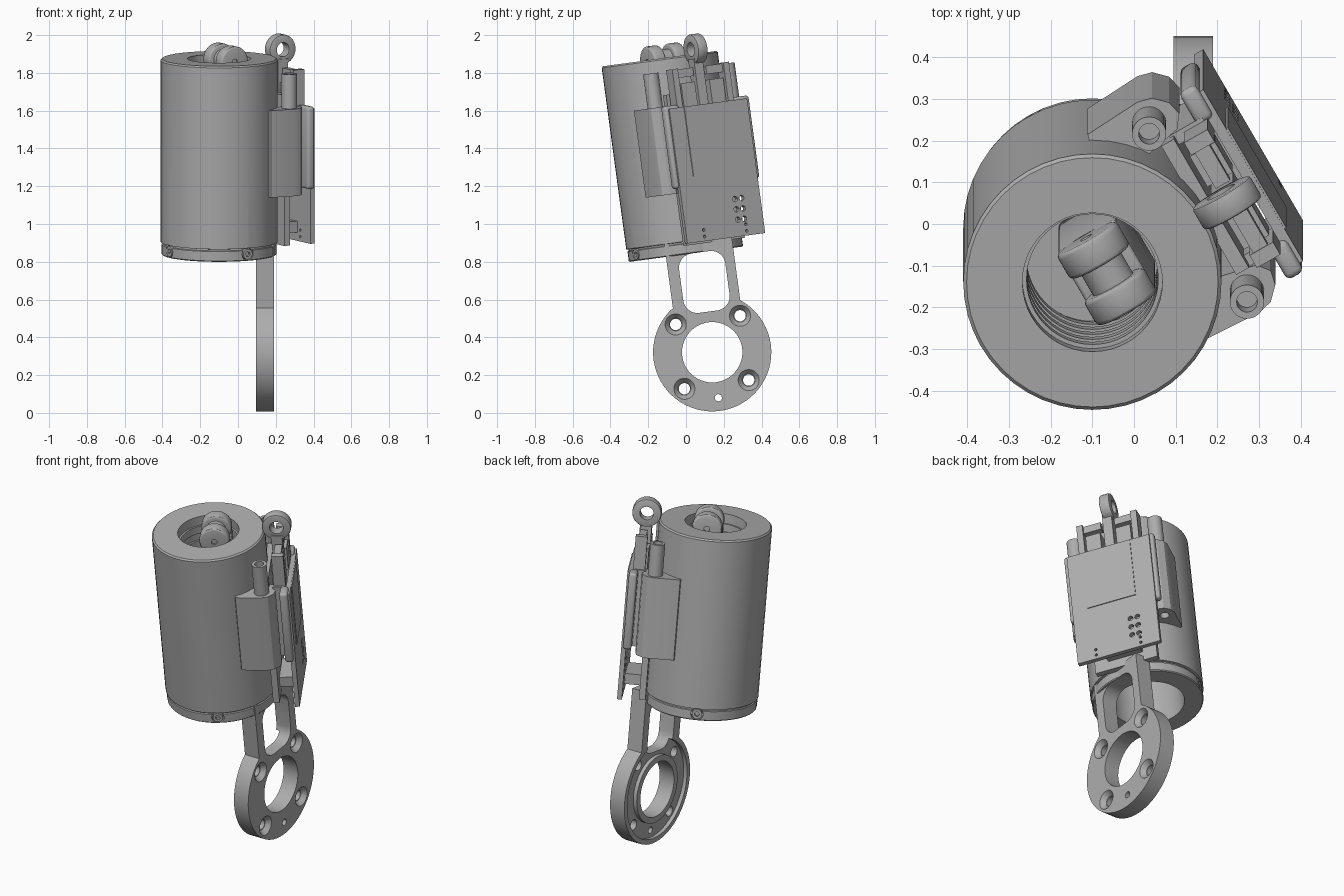
import bpy, bmesh, math
from math import radians, pi, cos, sin
from mathutils import Matrix, Vector

cube = bpy.data.objects.get("Cube")
if cube:
    bpy.data.objects.remove(cube)

grey = bpy.data.materials.new("plain grey")
grey.use_nodes = True
grey.diffuse_color = (0.42, 0.42, 0.42, 1)
grey.node_tree.nodes["Principled BSDF"].inputs["Base Color"].default_value = grey.diffuse_color

# Leaning frame of the barrel, and the same frame turned to face the side board
LEAN = Matrix.Translation((-0.1, 0, 0.84)) @ Matrix.Rotation(radians(7.7), 4, 'X')
SIDE = LEAN @ Matrix.Rotation(radians(30), 4, 'Z')


def finish(name, bm, frame):
    bmesh.ops.recalc_face_normals(bm, faces=bm.faces)
    mesh = bpy.data.meshes.new(name)
    bm.to_mesh(mesh)
    bm.free()
    mesh.materials.append(grey)
    ob = bpy.data.objects.new(name, mesh)
    bpy.context.collection.objects.link(ob)
    ob.matrix_world = frame
    return ob


def box(name, frame, x, y, z, bevel=0):
    bm = bmesh.new()
    bmesh.ops.create_cube(bm, size=1)
    for v in bm.verts:
        for i, (lo, hi) in enumerate((x, y, z)):
            v.co[i] = lo + (v.co[i] + 0.5) * (hi - lo)
    if bevel:
        bmesh.ops.bevel(bm, geom=bm.edges[:], offset=bevel, segments=3, affect='EDGES', profile=0.5)
    return finish(name, bm, frame)


def cyl(name, frame, centre, r, length, axis, r2=None, segs=32):
    bm = bmesh.new()
    turn = Vector((0, 0, 1)).rotation_difference(Vector(axis)).to_matrix().to_4x4()
    bmesh.ops.create_cone(bm, cap_ends=True, segments=segs, radius1=r, radius2=r if r2 is None else r2,
                          depth=length, matrix=Matrix.Translation(centre) @ turn)
    return finish(name, bm, frame)


def prism(name, frame, points, z0, z1):
    bm = bmesh.new()
    face = bm.faces.new([bm.verts.new((x, y, z0)) for x, y in points])
    out = bmesh.ops.extrude_face_region(bm, geom=[face])["geom"]
    bmesh.ops.translate(bm, vec=(0, 0, z1 - z0), verts=[g for g in out if isinstance(g, bmesh.types.BMVert)])
    return finish(name, bm, frame)


def lathe(name, frame, profile, segs=48):
    bm = bmesh.new()
    rings = [[bm.verts.new((r * cos(2 * pi * k / segs), r * sin(2 * pi * k / segs), z))
              for k in range(segs)] for r, z in profile]
    for a, b in zip(rings, rings[1:] + rings[:1]):
        for k in range(segs):
            n = (k + 1) % segs
            bm.faces.new((a[k], a[n], b[n], b[k]))
    bmesh.ops.remove_doubles(bm, verts=bm.verts, dist=1e-5)
    return finish(name, bm, frame)


def combine(ob, others, mode='DIFFERENCE'):
    for other in others:
        mod = ob.modifiers.new("cut", 'BOOLEAN')
        mod.operation, mod.object, mod.solver = mode, other, 'EXACT'
    bpy.context.view_layer.update()
    mesh = bpy.data.meshes.new_from_object(ob.evaluated_get(bpy.context.evaluated_depsgraph_get()))
    ob.modifiers.clear()
    ob.data = mesh
    for other in others:
        bpy.data.objects.remove(other)


# Barrel with stepped bore, inner floor, end cap seam
top, floor = 1.045, 0.5
profile = [(0.2, 0), (0.3, 0), (0.305, 0.005), (0.305, 0.055), (0.298, 0.058), (0.298, 0.066),
           (0.31, 0.068), (0.31, top - 0.008), (0.302, top), (0.168, top)]
for i in range(5):
    z = 0.99 - 0.09 * i
    profile += [(0.168, z), (0.158, z), (0.158, z - 0.045), (0.168, z - 0.045)]
profile += [(0.168, floor), (0, floor), (0, floor - 0.05), (0.2, floor - 0.05)]
barrel = lathe("barrel", LEAN, profile)

# Screws around the end cap
dirs = [Vector((cos(a), sin(a), 0)) for a in (radians(30 + 90 * k) for k in range(4))]
combine(barrel, [cyl("pocket", LEAN, d * 0.31 + Vector((0, 0, 0.036)), 0.034, 0.06, d) for d in dirs])
for d in dirs:
    screw = cyl("cap_screw", LEAN, d * 0.29 + Vector((0, 0, 0.036)), 0.028, 0.03, d, segs=20)
    combine(screw, [cyl("socket", LEAN, d * 0.305 + Vector((0, 0, 0.036)), 0.014, 0.03, d, segs=6)])

# Twin rollers on a block inside the bore
box("roller_block", SIDE, (-0.04, 0.12), (-0.1, 0.1), (floor, 1.0), 0.01)
cyl("roller_hub", SIDE, (0.04, 0, 1.035), 0.055, 0.12, (0, 1, 0))
for t in (-0.065, 0.065):
    roller = cyl("roller", SIDE, (0.04, t, 1.035), 0.083, 0.07, (0, 1, 0))
    bev = roller.modifiers.new("round", 'BEVEL')
    bev.width, bev.segments, bev.angle_limit = 0.012, 3, radians(50)
    combine(roller, [cyl("pin_hole", SIDE, (0.04, t * 1.6, 1.035), 0.016, 0.03, (0, 1, 0), segs=16)])

# Mounting ring with its forked arm
c = Vector((0.2425, 0.068, -0.533))
X = (1, 0, 0)
ring = cyl("mounting_ring", LEAN, c, 0.313, 0.095, X, segs=64)
combine(ring, [box("arm", LEAN, (0.195, 0.29), (-0.107, 0.252), (-0.4, 0.07))], 'UNION')
window = box("window", LEAN, (0, 0.5), (-0.047, 0.2), (-0.317, 0.0))
bm = bmesh.new()
bm.from_mesh(window.data)
edges = [e for e in bm.edges if abs(e.verts[0].co.x - e.verts[1].co.x) > 0.1]
bmesh.ops.bevel(bm, geom=edges, offset=0.075, segments=6, affect='EDGES', profile=0.5)
bm.to_mesh(window.data)
bm.free()
cuts = [window, cyl("bore", LEAN, c, 0.16, 0.3, X, segs=48)]
for k in range(4):
    a = radians(45 + 90 * k)
    p = c + Vector((0, cos(a), sin(a))) * 0.243
    cuts += [cyl("hole", LEAN, p, 0.03, 0.3, X, segs=24),
             cyl("countersink", LEAN, p + Vector((0.04, 0, 0)), 0.034, 0.04, X, 0.066, 24)]
cuts.append(cyl("pin", LEAN, c + Vector((0, 0, -0.243)), 0.019, 0.3, X, segs=16))
flat = LEAN @ Matrix.Translation(c) @ Matrix.Rotation(radians(90), 4, 'Y')
cuts.append(lathe("recess", flat, [(0.195, -0.07), (0.285, -0.07), (0.285, -0.025), (0.195, -0.025)]))
combine(ring, cuts)

# Side board with hole pattern and a thin raised cover
board = box("side_board", SIDE, (0.42, 0.446), (-0.24, 0.24), (0.055, 0.775))
holes = [(0.085 + 0.04 * i, 0.145 + 0.055 * j, 0.015) for i in range(2) for j in range(3)]
holes += [(t, z, 0.008) for t in (-0.13, 0.13) for z in (0.08, 0.115)]
combine(board, [cyl("hole", SIDE, (0.43, t, z), r, 0.2, X, segs=12) for t, z, r in holes])
box("board_cover", SIDE, (0.44, 0.451), (-0.15, 0.13), (0.4, 0.772))

# Inner plate behind the board
box("inner_plate", SIDE, (0.295, 0.33), (-0.18, 0.18), (0.045, 0.85))
box("lower_spacer", SIDE, (0.33, 0.42), (-0.1, 0.1), (0.1, 0.16))

# Mirrored brackets, bosses, clips and connector frames
outline = [(0.13, 0.2), (0.152, 0.286), (0.295, 0.294), (0.33, 0.285), (0.36, 0.255),
           (0.368, 0.22), (0.345, 0.19), (0.25, 0.17)]
for s, side in ((-1, "right"), (1, "left")):
    def span(a, b):
        return (a, b) if s > 0 else (-b, -a)
    bracket = prism(side + "_bracket", SIDE, [(n, t * s) for n, t in outline], 0.325, 0.79)
    spot = Vector((0.293, 0.235 * s, 0))
    tube = cyl(side + "_boss", SIDE, spot + Vector((0, 0, 0.8)), 0.041, 0.345, (0, 0, 1))
    combine(tube, [cyl("bore", SIDE, spot + Vector((0, 0, 0.95)), 0.025, 0.12, (0, 0, 1), segs=24)])
    combine(bracket, [cyl("bore", SIDE, spot + Vector((0, 0, 0.33)), 0.025, 0.1, (0, 0, 1), segs=24)])
    box(side + "_clip", SIDE, (0.39, 0.436), span(0.17, 0.262), (0.35, 0.79), 0.015)
    box(side + "_clip_web", SIDE, (0.32, 0.41), span(0.155, 0.185), (0.35, 0.79))
    box(side + "_connector_post", SIDE, (0.355, 0.42), span(0.14, 0.175), (0.72, 0.98))
    box(side + "_connector_bar", SIDE, (0.365, 0.405), span(0.04, 0.15), (0.93, 0.975))
    box(side + "_connector_block", SIDE, (0.345, 0.415), span(0.045, 0.13), (0.76, 0.9))

# Lifting eye and stem
box("eye_stem", SIDE, (0.345, 0.405), (-0.027, 0.027), (0.72, 1.02))
eye = cyl("lifting_eye", SIDE, (0.378, 0.008, 1.07), 0.08, 0.06, (0, 1, 0), segs=40)
bev = eye.modifiers.new("round", 'BEVEL')
bev.width, bev.segments, bev.angle_limit = 0.008, 2, radians(50)
combine(eye, [cyl("eye_hole", SIDE, (0.378, 0, 1.07), 0.038, 0.2, (0, 1, 0), segs=32)])

# Smooth shading with sharp edges kept
bpy.ops.object.select_all(action='DESELECT')
for ob in bpy.context.scene.objects:
    if ob.type == 'MESH' and grey.name in ob.data.materials:
        ob.select_set(True)
        bpy.context.view_layer.objects.active = ob
bpy.ops.object.shade_smooth_by_angle(angle=radians(30))
